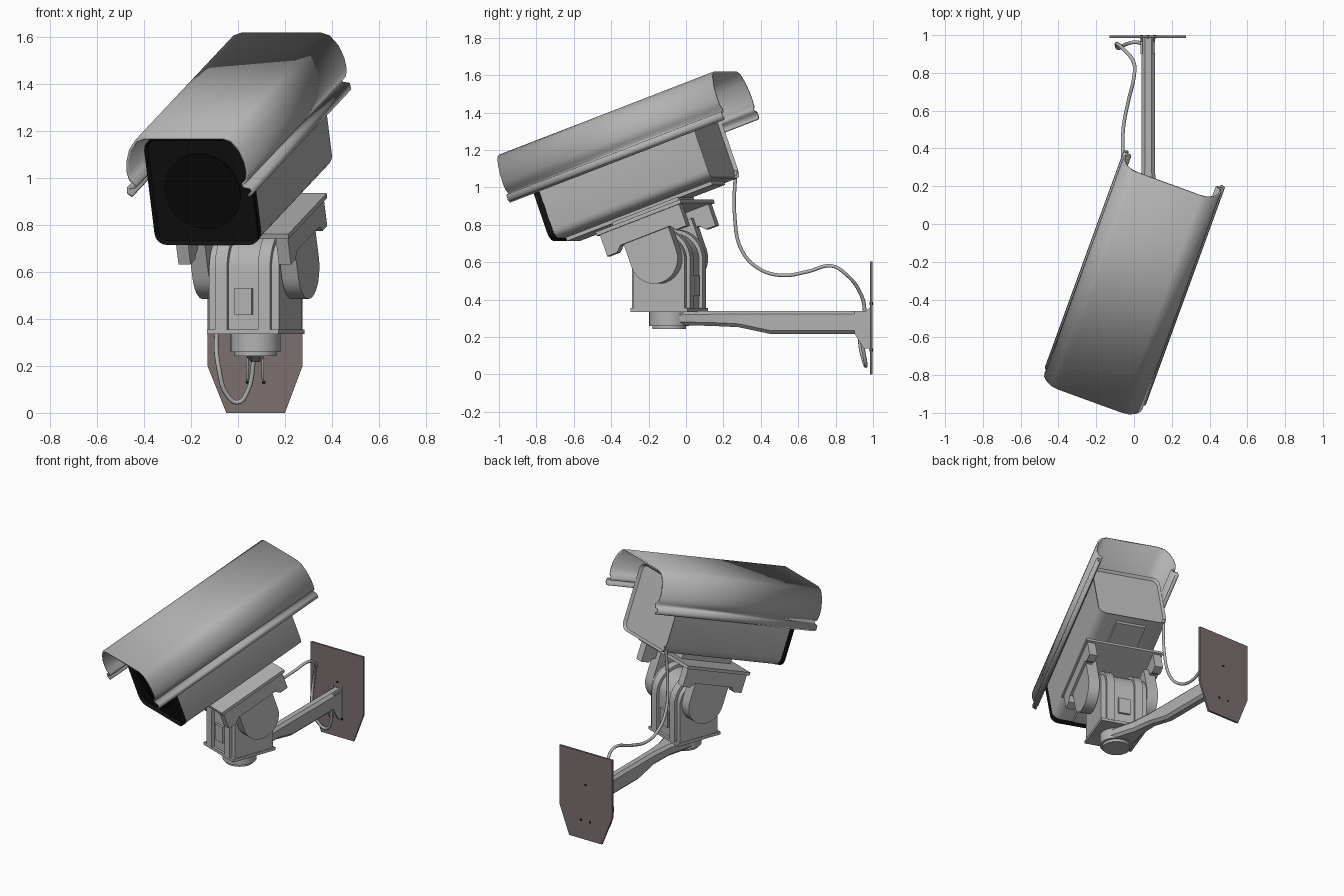
import bpy, bmesh, math
from mathutils import Matrix, Vector

if "Cube" in bpy.data.objects:
    bpy.data.objects.remove(bpy.data.objects["Cube"])


def material(name, rgb):
    m = bpy.data.materials.new(name)
    m.diffuse_color = (*rgb, 1)
    m.use_nodes = True
    m.node_tree.nodes["Principled BSDF"].inputs["Base Color"].default_value = m.diffuse_color
    return m


GREY = material("light grey", (0.45, 0.45, 0.45))
BROWN = material("brown grey", (0.20, 0.16, 0.16))
BLACK = material("black", (0.006, 0.006, 0.006))
LENS = material("dark lens", (0.003, 0.003, 0.003))

# Frames: pan turns about z, tilt adds the camera pitch about the ear axis
PIVOT = Matrix.Translation((0.075, -0.09, 0.62))
PAN = Matrix.Translation((0.075, -0.09, 0)) @ Matrix.Rotation(math.radians(-20), 4, 'Z')
TILT = PIVOT @ Matrix.Rotation(math.radians(-20), 4, 'Z') @ Matrix.Rotation(math.radians(20), 4, 'X')
WORLD = Matrix.Identity(4)


def finish(name, bm, mat, frame, angle=35):
    bmesh.ops.recalc_face_normals(bm, faces=bm.faces)
    me = bpy.data.meshes.new(name)
    bm.to_mesh(me)
    bm.free()
    me.materials.append(mat)
    ob = bpy.data.objects.new(name, me)
    bpy.context.collection.objects.link(ob)
    ob.matrix_world = frame
    bpy.ops.object.select_all(action='DESELECT')
    ob.select_set(True)
    bpy.context.view_layer.objects.active = ob
    bpy.ops.object.shade_smooth_by_angle(angle=math.radians(angle))
    return ob


def place(axis, p, t):
    return {'x': (t, p[0], p[1]), 'y': (p[0], t, p[1]), 'z': (p[0], p[1], t)}[axis]


def loft(name, rings, mat, frame=WORLD, capped=True, inset=None):
    """Skin closed rings; inset=(width, depth) sinks the last cap along y."""
    bm = bmesh.new()
    vs = [[bm.verts.new(p) for p in r] for r in rings]
    n = len(vs[0])
    for a, b in zip(vs, vs[1:]):
        for i in range(n):
            bm.faces.new((a[i], a[(i + 1) % n], b[(i + 1) % n], b[i]))
    if capped:
        bm.faces.new(vs[0])
        end = bm.faces.new(vs[-1])
        if inset:
            bmesh.ops.inset_region(bm, faces=[end], thickness=inset[0])
            bmesh.ops.inset_region(bm, faces=[end], thickness=0.012)
            bmesh.ops.translate(bm, verts=end.verts, vec=(0, inset[1], 0))
    return finish(name, bm, mat, frame)


def prism(name, pts, axis, a, b, mat, frame=WORLD, inset=None):
    return loft(name, [[place(axis, p, t) for p in pts] for t in (a, b)], mat, frame, inset=inset)


def box(name, x, y, z, mat, frame=WORLD):
    return prism(name, [(x[0], y[0]), (x[1], y[0]), (x[1], y[1]), (x[0], y[1])], 'z', z[0], z[1], mat, frame)


def circle(r, n=32, c=(0, 0)):
    return [(c[0] + r * math.cos(2 * math.pi * i / n), c[1] + r * math.sin(2 * math.pi * i / n)) for i in range(n)]


def rounded(x, z0, z1, r, n=4):
    pts = []
    for k, (cx, cz) in enumerate([(x - r, z1 - r), (r - x, z1 - r), (r - x, z0 + r), (x - r, z0 + r)]):
        for i in range(n + 1):
            t = math.pi / 2 * (k + i / n)
            pts.append((cx + r * math.cos(t), cz + r * math.sin(t)))
    return pts


def arch(r, centre, base, n=16):
    """Round-topped (or round-bottomed, if base is above) outline."""
    s = 1 if base < centre else -1
    top = [(r * math.cos(math.pi * i / n), centre + s * r * math.sin(math.pi * i / n)) for i in range(n + 1)]
    return top + [(-r, base), (r, base)]


# Sun shroud: bent sheet with rolled lips along both lower edges
half = [(0.18, 0.824), (0.215, 0.812), (0.247, 0.77), (0.266, 0.715), (0.27, 0.67), (0.264, 0.635),
        (0.243, 0.617), (0.247, 0.603), (0.278, 0.598), (0.28, 0.575), (0.262, 0.562)]
sheet = [(-x, z) for x, z in reversed(half)] + half
bm = bmesh.new()
rows = [[bm.verts.new((x, y, z)) for x, z in sheet] for y in (-0.658, 0.642)]
for i in range(len(sheet) - 1):
    bm.faces.new((rows[0][i], rows[0][i + 1], rows[1][i + 1], rows[1][i]))
shroud = finish("sun_shroud", bm, GREY, TILT, 40)
mod = shroud.modifiers.new("thickness", 'SOLIDIFY')
mod.thickness = 0.012
mod.offset = 0

# Housing, dark front bezel with sunken window, lens
prism("housing", rounded(0.235, 0.294, 0.745, 0.05), 'y', -0.49, 0.45, GREY, TILT, (0.045, -0.02))
prism("front_bezel", rounded(0.236, 0.292, 0.77, 0.05), 'y', -0.49, -0.525, BLACK, TILT, (0.02, 0.02))
prism("lens", circle(0.17, 40, (0, 0.53)), 'y', -0.50, -0.512, LENS, TILT)
box("housing_rail", (-0.1, 0.1), (-0.48, 0.40), (0.274, 0.296), GREY, TILT)

# Tilt cradle: plate, spacer, side skirts with end hooks, round ears
box("cradle_spacer", (-0.12, 0.12), (-0.2, 0.2), (0.24, 0.278), GREY, TILT)
box("cradle_plate", (-0.265, 0.265), (-0.255, 0.255), (0.222, 0.243), GREY, TILT)
for s, side in ((-1, "left"), (1, "right")):
    skirt = [(-0.24, 0.225), (-0.24, 0.10), (-0.18, 0.10), (-0.15, 0.13),
             (0.15, 0.13), (0.18, 0.10), (0.24, 0.10), (0.24, 0.225)]
    prism(side + "_cradle_skirt", skirt, 'x', s * 0.20, s * 0.255, GREY, TILT)
    prism(side + "_cradle_ear", arch(0.135, 0, 0.18), 'x', s * 0.165, s * 0.24, GREY, TILT)
    # raised bands over the round-topped pan body
    prism(side + "_body_band", arch(0.165, 0.61, 0.35), 'x', s * 0.07, s * 0.125, GREY, PAN)

# Pan body and its base
prism("pan_body", arch(0.145, 0.61, 0.35), 'x', -0.158, 0.158, GREY, PAN)
box("body_latch", (-0.04, 0.04), (-0.16, 0.16), (0.42, 0.53), GREY, PAN)
box("base_flange", (-0.162, 0.162), (-0.162, 0.162), (0.335, 0.355), GREY, PAN)
prism("pan_collar", circle(0.107), 'z', 0.26, 0.34, GREY, PAN)
prism("pan_cap", circle(0.09), 'z', 0.242, 0.262, GREY, PAN)

# Arm: wide at the collar, narrow and deeper toward the wall
rings = []
for y, w, z0, z1 in [(-0.08, 0.1, 0.265, 0.335), (0.0, 0.085, 0.262, 0.338), (0.13, 0.048, 0.26, 0.34),
                     (0.28, 0.036, 0.253, 0.34), (0.45, 0.036, 0.217, 0.34), (0.985, 0.036, 0.217, 0.34)]:
    c = 0.018
    outline = [(w, z0 + c), (w, z1 - c), (w - c, z1), (c - w, z1), (-w, z1 - c), (-w, z0 + c), (c - w, z0), (w - c, z0)]
    rings.append([(0.075 + x, y, z) for x, z in outline])
loft("arm", rings, GREY)

# Wall gussets and wall plate with screw holes
gusset = [(0.90, 0.22), (0.95, 0.14), (0.985, 0.14), (0.985, 0.36), (0.965, 0.34), (0.90, 0.34)]
for x in (0.04, 0.105):
    prism("wall_gusset", gusset, 'x', x - 0.005, x + 0.005, GREY)
plate = [(-0.05, 0), (0.2, 0), (0.275, 0.2), (0.275, 0.605), (-0.13, 0.605), (-0.13, 0.2)]
prism("wall_plate", plate, 'y', 0.984, 0.998, BROWN)
for c in [(0.04, 0.13), (0.11, 0.13), (0.075, 0.38)]:
    prism("screw_hole", circle(0.008, 10, c), 'y', 0.981, 1.0, BLACK)

# Cable from the housing to the wall, with a drip loop
path = [(-0.03, 0.265, 1.09), (-0.04, 0.26, 0.85), (-0.055, 0.30, 0.66), (-0.06, 0.40, 0.56),
        (-0.055, 0.52, 0.53), (-0.03, 0.65, 0.55), (0.0, 0.78, 0.58), (0.0, 0.85, 0.54),
        (-0.06, 0.93, 0.44), (-0.09, 0.955, 0.34), (-0.08, 0.93, 0.18), (-0.045, 0.95, 0.075),
        (0.0, 0.962, 0.045), (0.04, 0.955, 0.09), (0.068, 0.93, 0.23)]
cu = bpy.data.curves.new("cable", 'CURVE')
cu.dimensions = '3D'
cu.bevel_depth = 0.01
cu.bevel_resolution = 2
cu.resolution_u = 5
cu.use_fill_caps = True
sp = cu.splines.new('BEZIER')
sp.bezier_points.add(len(path) - 1)
for bp, p in zip(sp.bezier_points, path):
    bp.co = Vector(p)
    bp.handle_left_type = bp.handle_right_type = 'AUTO'
cu.materials.append(GREY)
bpy.context.collection.objects.link(bpy.data.objects.new("cable", cu))
